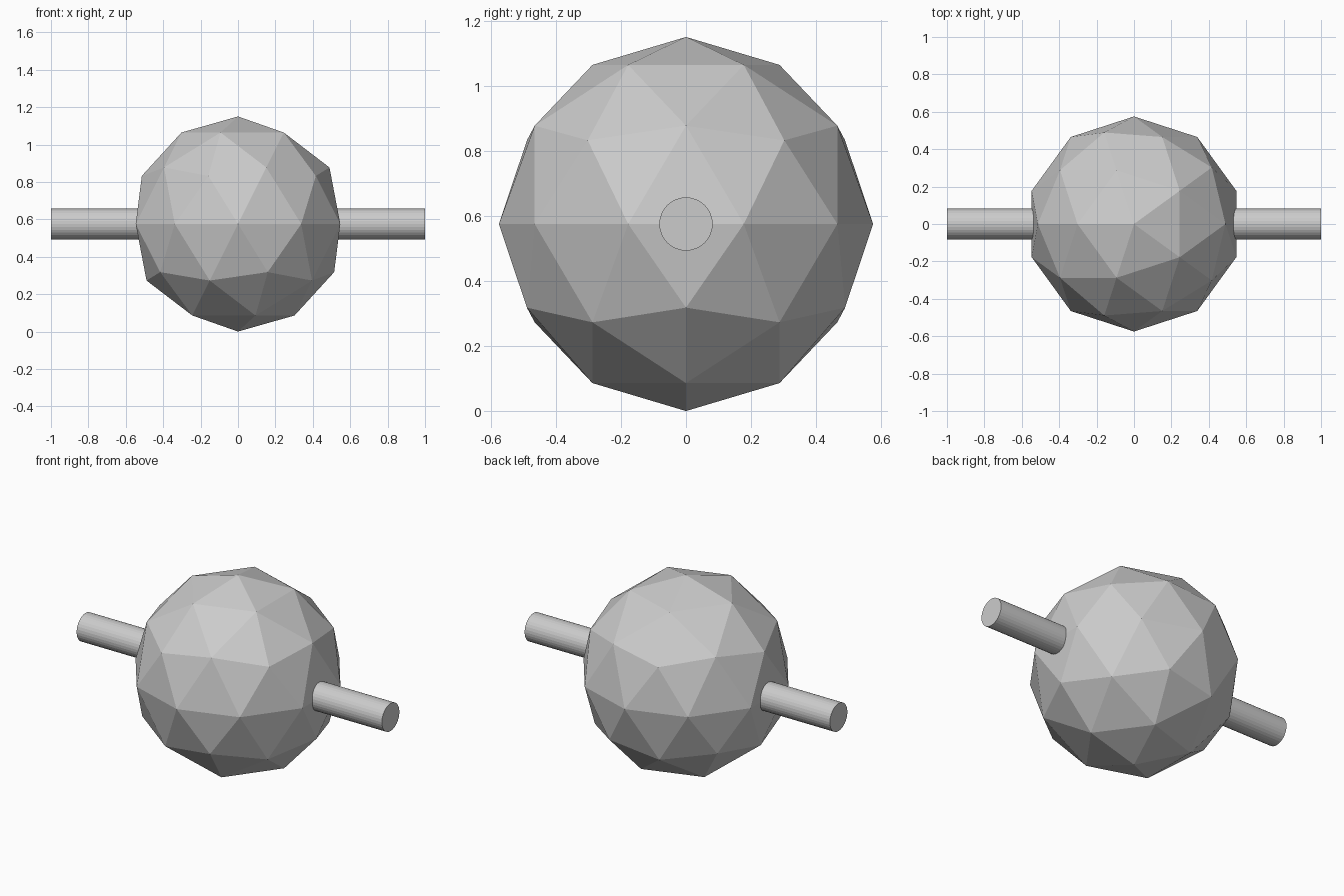
import bpy
import math

if "Cube" in bpy.data.objects:
    bpy.data.objects.remove(bpy.data.objects["Cube"])

R = 0.575       # ball radius, also its centre height
ROD_R = 0.082

# Low-poly faceted ball
bpy.ops.mesh.primitive_ico_sphere_add(subdivisions=2, radius=R, location=(0, 0, R),
                                      rotation=(0, 0, math.pi))
bpy.context.object.name = "faceted_ball"

# Straight rod running through the ball along x
bpy.ops.mesh.primitive_cylinder_add(vertices=32, radius=ROD_R, depth=2,
                                    location=(0, 0, R), rotation=(0, math.pi / 2, 0))
bpy.context.object.name = "through_rod"
